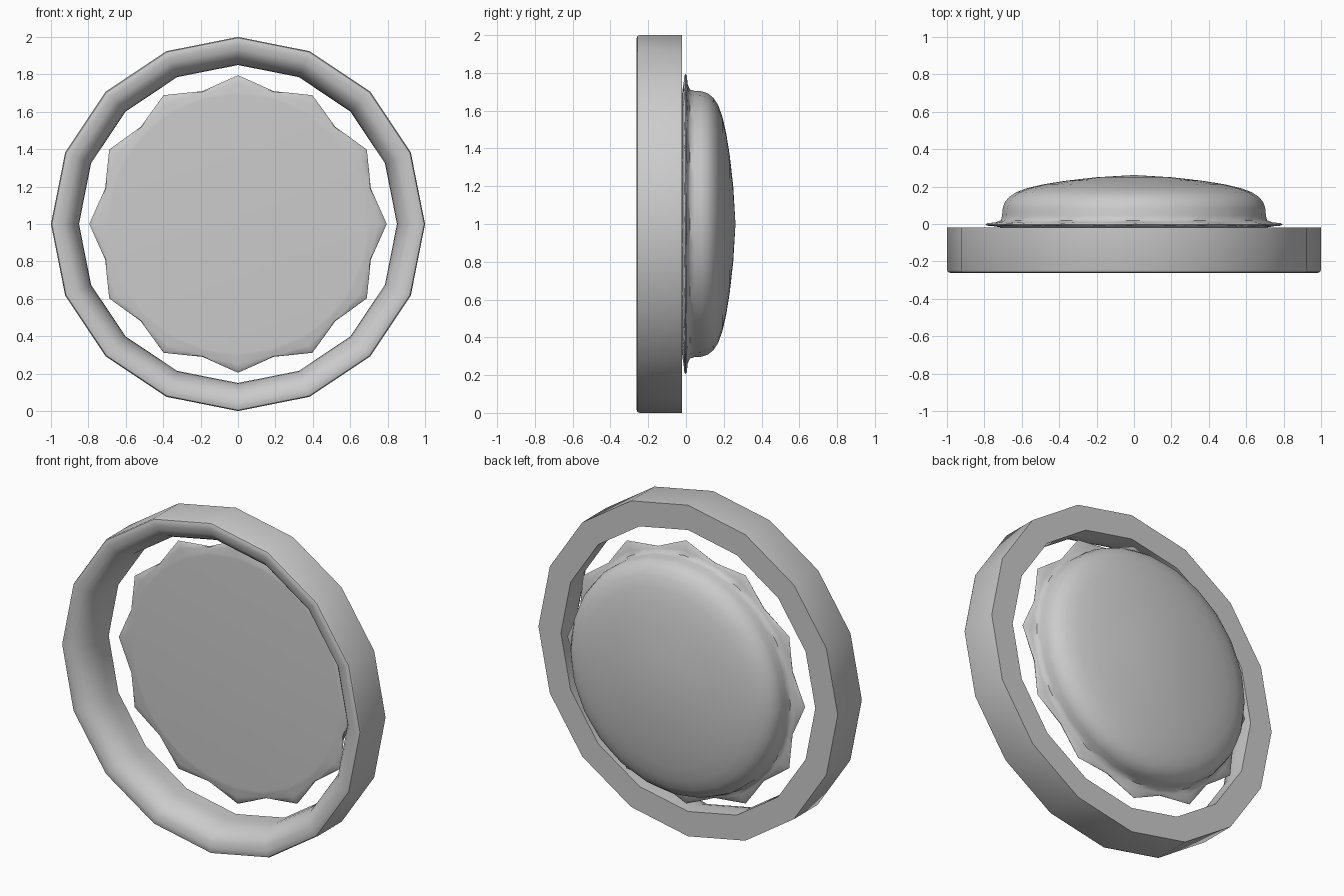
import bpy, bmesh, math

if "Cube" in bpy.data.objects:
    bpy.data.objects.remove(bpy.data.objects["Cube"])

CZ = 1.0  # height of the common axis, which runs along y


def loft(name, n, rings, closed, angle):
    """Skin rings given as (radius function of index, y) around the y axis."""
    bm = bmesh.new()
    loops = []
    for radius, y in rings:
        if radius is None:                       # pole
            loops.append([bm.verts.new((0, y, CZ))] * n)
            continue
        loop = []
        for i in range(n):
            a = 2 * math.pi * i / n
            r = radius(i)
            loop.append(bm.verts.new((r * math.sin(a), y, CZ + r * math.cos(a))))
        loops.append(loop)
    pairs = list(zip(loops, loops[1:]))
    if closed:
        pairs.append((loops[-1], loops[0]))
    for p, q in pairs:
        for i in range(n):
            j = (i + 1) % n
            quad = list(dict.fromkeys([p[i], p[j], q[j], q[i]]))
            bm.faces.new(quad)
    bmesh.ops.recalc_face_normals(bm, faces=bm.faces)
    mesh = bpy.data.meshes.new(name)
    bm.to_mesh(mesh)
    bm.free()
    ob = bpy.data.objects.new(name, mesh)
    bpy.context.collection.objects.link(ob)
    bpy.ops.object.select_all(action='DESELECT')
    ob.select_set(True)
    bpy.context.view_layer.objects.active = ob
    bpy.ops.object.shade_smooth_by_angle(angle=math.radians(angle))
    return ob


def const(r):
    return lambda i: r


# Outer ring: 16 sides, flat back, rounded front inner edge
ring = [(1.0, -0.02), (1.0, -0.245), (0.995, -0.257), (0.98, -0.262)]
for k in range(0, 7):
    t = math.radians(15 * k)
    ring.append((0.85 + 0.11 * (1 - math.sin(t)), -0.10 - 0.16 * math.cos(t)))
ring.append((0.85, -0.02))
loft("outer_ring", 16, [(const(r), y) for r, y in ring], True, 35)


# Disc outlines: a 24-gon, and a 12-pointed star with concave sides
def poly(r):
    return lambda i: r * (0.994 if i % 2 else 1.0)


STAR = (1.0, 0.38, 0.0, 0.38)


def star(valley, tip):
    return lambda i: valley + (tip - valley) * STAR[i % 4]


disc = [
    (None, -0.02), (poly(0.69), -0.02), (poly(0.706), -0.019),   # flat front
    (star(0.722, 0.75), -0.012), (star(0.732, 0.785), -0.009),   # star flange
    (star(0.735, 0.795), -0.002), (star(0.732, 0.785), 0.004),
    (star(0.722, 0.74), 0.009), (poly(0.712), 0.02),
    (poly(0.705), 0.045), (poly(0.703), 0.08), (poly(0.692), 0.115),   # dome
    (poly(0.668), 0.145), (poly(0.63), 0.17), (poly(0.57), 0.192),
    (poly(0.48), 0.213), (poly(0.36), 0.232), (poly(0.2), 0.25),
    (None, 0.262),
]
loft("domed_star_disc", 48, disc, False, 40)
